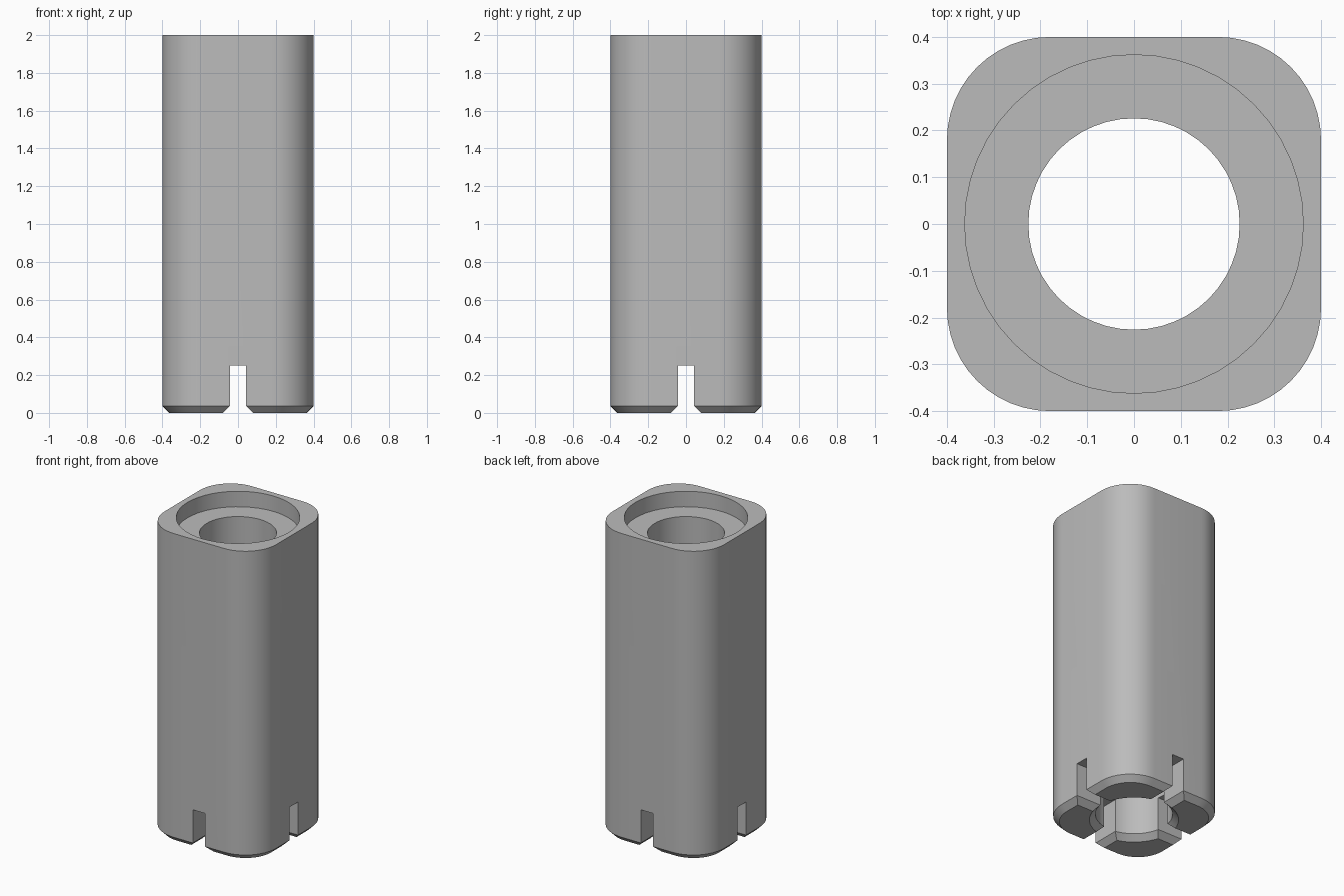
import bpy, bmesh, math

if "Cube" in bpy.data.objects:
    bpy.data.objects.remove(bpy.data.objects["Cube"])

H, HALF, CORNER = 2.0, 0.4, 0.22      # height, half width, corner radius
BORE, RECESS, RECESS_DEPTH = 0.226, 0.362, 0.1
SLOT, SLOT_TOP, CH = 0.043, 0.25, 0.036

grey = bpy.data.materials.new("plain grey")
grey.diffuse_color = (0.5, 0.5, 0.5, 1)
grey.use_nodes = True
grey.node_tree.nodes["Principled BSDF"].inputs["Base Color"].default_value = grey.diffuse_color


def loft(name, rings):
    """Closed solid through equal-length rings of points."""
    bm = bmesh.new()
    loops = [[bm.verts.new(p) for p in ring] for ring in rings]
    n = len(loops[0])
    for a, b in zip(loops, loops[1:]):
        for i in range(n):
            j = (i + 1) % n
            bm.faces.new((a[i], a[j], b[j], b[i]))
    bm.faces.new(loops[0][::-1])
    bm.faces.new(loops[-1])
    bmesh.ops.recalc_face_normals(bm, faces=bm.faces)
    me = bpy.data.meshes.new(name)
    bm.to_mesh(me)
    bm.free()
    me.materials.append(grey)
    ob = bpy.data.objects.new(name, me)
    bpy.context.collection.objects.link(ob)
    return ob


def rounded_square(half, r, z, steps=12):
    pts = []
    for q in range(4):
        mid = math.radians(45 + 90 * q)
        cx = math.copysign(half - r, math.cos(mid))
        cy = math.copysign(half - r, math.sin(mid))
        for s in range(steps + 1):
            a = math.radians(90 * (q + s / steps))
            pts.append((cx + r * math.cos(a), cy + r * math.sin(a), z))
    return pts


def circle(r, z, n=48):
    return [(r * math.cos(2 * math.pi * i / n), r * math.sin(2 * math.pi * i / n), z)
            for i in range(n)]


# Square post with rounded corners and a chamfered foot
post = loft("slotted_post", [rounded_square(HALF - CH, CORNER - CH, 0),
                             rounded_square(HALF, CORNER, CH),
                             rounded_square(HALF, CORNER, H)])

# Through bore with a flared mouth below and a wide recess on top
floor = H - RECESS_DEPTH
bore = loft("bore_cutter", [circle(BORE + 2 * CH, -CH), circle(BORE, CH),
                            circle(BORE, floor), circle(RECESS, floor),
                            circle(RECESS, H + 0.1)])

# Crossed slots with flared mouths
profile = [(-SLOT - 2 * CH, -CH), (SLOT + 2 * CH, -CH), (SLOT, CH),
           (SLOT, SLOT_TOP), (-SLOT, SLOT_TOP), (-SLOT, CH)]
slot_y = loft("slot_cutter_y", [[(u, y, z) for u, z in profile] for y in (-0.6, 0.6)])
slot_x = loft("slot_cutter_x", [[(x, u, z) for u, z in profile] for x in (-0.6, 0.6)])

bpy.context.view_layer.objects.active = post
for cutter in (bore, slot_y, slot_x):
    mod = post.modifiers.new("cut", 'BOOLEAN')
    mod.operation, mod.solver, mod.object = 'DIFFERENCE', 'EXACT', cutter
    bpy.ops.object.modifier_apply(modifier=mod.name)
    bpy.data.objects.remove(cutter)

# Smooth round surfaces, crisp edges
bpy.ops.object.select_all(action='DESELECT')
post.select_set(True)
bpy.ops.object.shade_smooth_by_angle(angle=math.radians(30))
